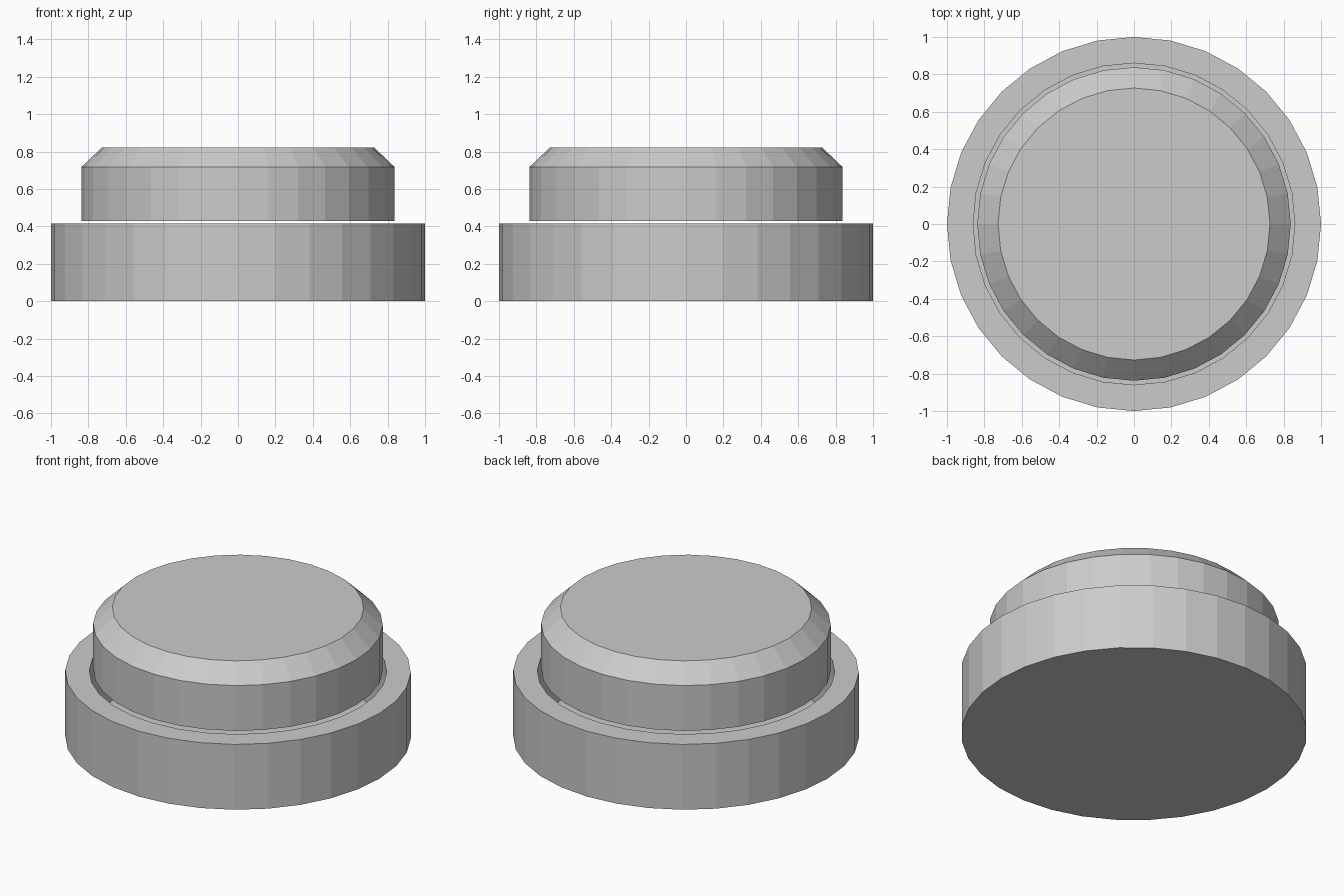
import bpy, bmesh
from math import sin, cos, tau

if "Cube" in bpy.data.objects:
    bpy.data.objects.remove(bpy.data.objects["Cube"])

SIDES = 32


def lathe(name, profile):
    """Closed solid of revolution from (radius, z) points, capped at both ends."""
    bm = bmesh.new()
    rings = [[bm.verts.new((r * cos(tau * i / SIDES), r * sin(tau * i / SIDES), z))
              for i in range(SIDES)] for r, z in profile]
    for a, b in zip(rings, rings[1:]):
        for i in range(SIDES):
            j = (i + 1) % SIDES
            bm.faces.new((a[i], a[j], b[j], b[i]))
    bm.faces.new(rings[0][::-1])
    bm.faces.new(rings[-1])
    mesh = bpy.data.meshes.new(name)
    bm.to_mesh(mesh)
    bm.free()
    obj = bpy.data.objects.new(name, mesh)
    bpy.context.collection.objects.link(obj)
    return obj


# Cup-shaped housing with a deep recess
lathe("button_housing", [(1.0, 0), (1.0, 0.417), (0.86, 0.417), (0.86, 0.02)])

# Chamfered push cap hovering just above the housing rim
lathe("button_cap", [(0.838, 0.428), (0.838, 0.717), (0.727, 0.823)])
